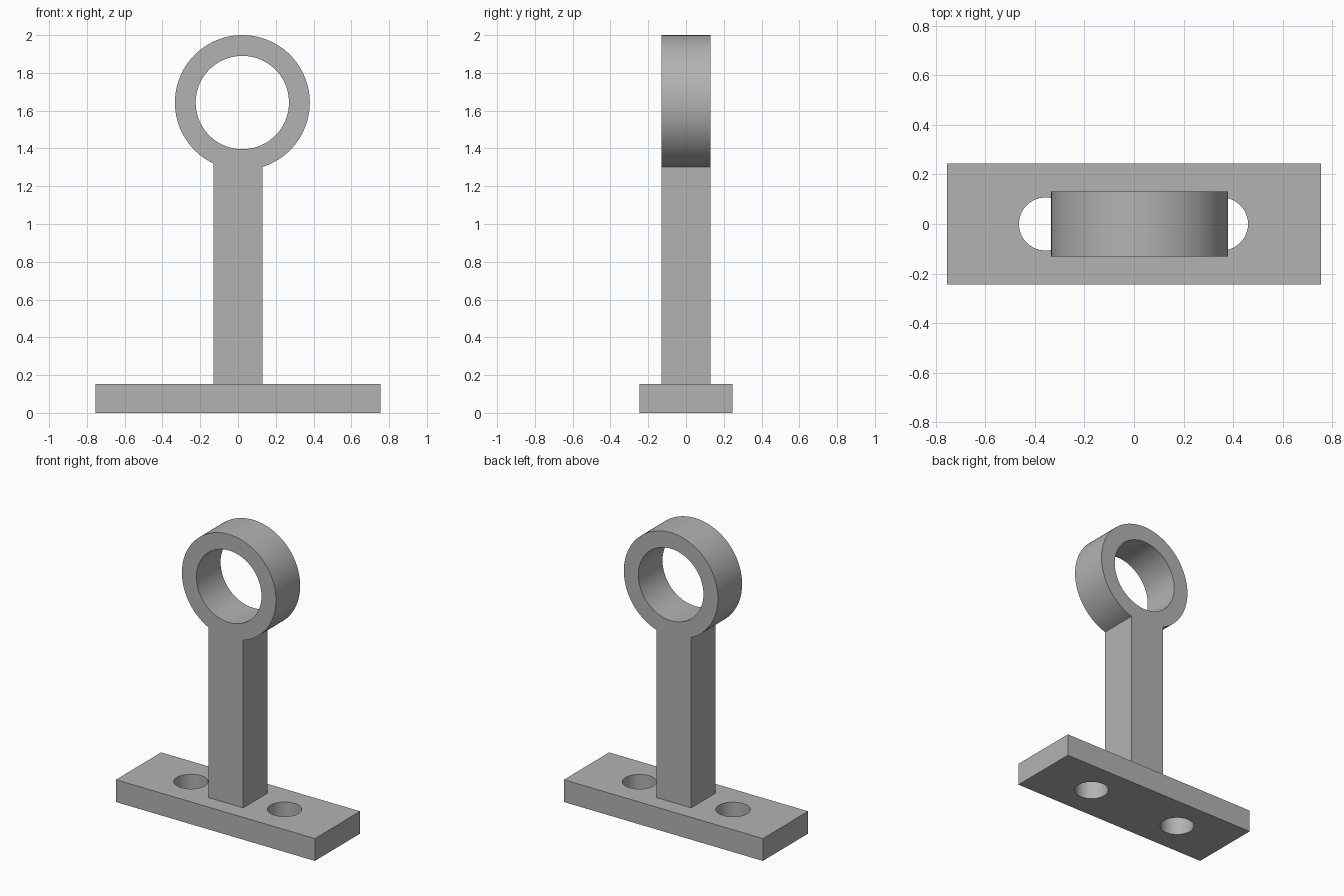
import bpy
from math import pi, sin, cos, asin, sqrt

if "Cube" in bpy.data.objects:
    bpy.data.objects.remove(bpy.data.objects["Cube"], do_unlink=True)

# Plain grey metal
grey = bpy.data.materials.new("plain_grey")
grey.use_nodes = True
colour = (0.45, 0.45, 0.45, 1)
grey.diffuse_color = colour
grey.node_tree.nodes["Principled BSDF"].inputs["Base Color"].default_value = colour


def arc(cx, cy, r, start=0, end=2 * pi, steps=96, closed=True):
    count = steps if closed else steps + 1
    return [(cx + r * cos(start + (end - start) * i / steps),
             cy + r * sin(start + (end - start) * i / steps)) for i in range(count)]


def plate(name, outlines, depth, location, rotation=(0, 0, 0)):
    """Extrude flat outlines, the later ones being holes, into a smooth-sided solid."""
    curve = bpy.data.curves.new(name, 'CURVE')
    curve.dimensions = '2D'
    curve.fill_mode = 'BOTH'
    curve.extrude = depth / 2
    for points in outlines:
        spline = curve.splines.new('POLY')
        spline.points.add(len(points) - 1)
        for p, (x, y) in zip(spline.points, points):
            p.co = (x, y, 0, 1)
        spline.use_cyclic_u = True
    obj = bpy.data.objects.new(name, curve)
    bpy.context.collection.objects.link(obj)
    obj.location, obj.rotation_euler = location, rotation
    bpy.ops.object.select_all(action='DESELECT')
    obj.select_set(True)
    bpy.context.view_layer.objects.active = obj
    bpy.ops.object.convert(target='MESH')
    obj = bpy.context.object
    # Weld the caps to the sides
    bpy.ops.object.mode_set(mode='EDIT')
    bpy.ops.mesh.select_all(action='SELECT')
    bpy.ops.mesh.remove_doubles(threshold=0.0005)
    bpy.ops.mesh.normals_make_consistent(inside=False)
    bpy.ops.object.mode_set(mode='OBJECT')
    obj.data.materials.clear()
    obj.data.materials.append(grey)
    bpy.ops.object.shade_smooth_by_angle(angle=pi / 6)
    return obj


# Base plate with two bolt holes
half_x, half_y, base_h = 0.755, 0.245, 0.153
corners = [(-half_x, -half_y), (half_x, -half_y), (half_x, half_y), (-half_x, half_y)]
plate("base_plate", [corners, arc(-0.357, 0, 0.107), arc(0.353, 0, 0.107)],
      base_h, (0, 0, base_h / 2))

# Post and ring in one outline, the ring slightly off centre
post, ring_x, ring_z, outer, inner = 0.131, 0.023, 1.643, 0.357, 0.247
right = asin((post - ring_x) / outer) - pi / 2
left = 3 * pi / 2 - asin((post + ring_x) / outer)
outline = [(-post, base_h), (post, base_h)]
outline += arc(ring_x, ring_z, outer, right, left, closed=False)
plate("post_and_ring", [outline, arc(ring_x, ring_z, inner)], 2 * post,
      (0, 0, 0), (pi / 2, 0, 0))
